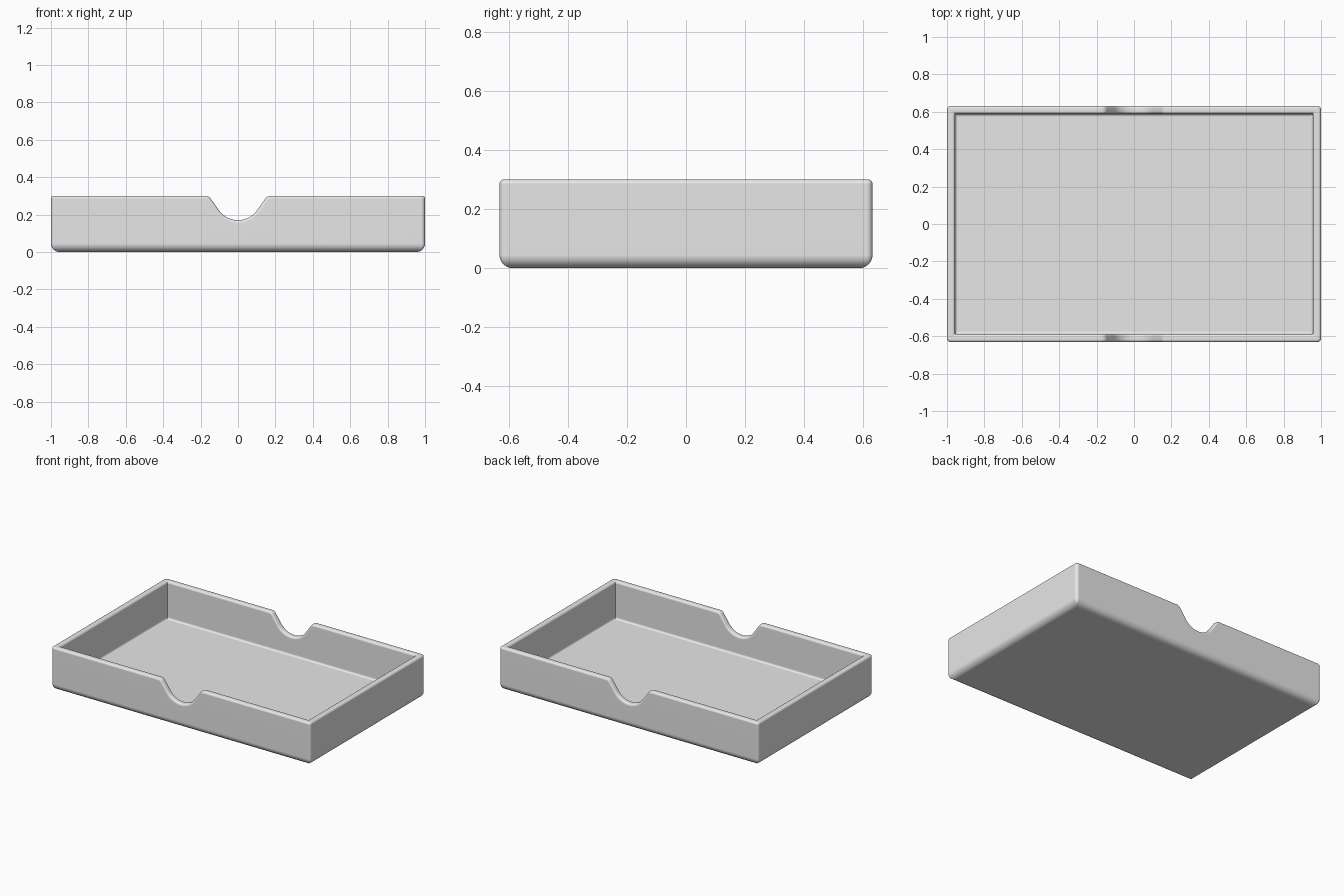
import bpy
import bmesh
from math import sin, cos, radians

# Remove the default cube
cube = bpy.data.objects.get("Cube")
if cube:
    bpy.data.objects.remove(cube, do_unlink=True)

# Main sizes
HALF_X, HALF_Y, HEIGHT = 1.0, 0.632, 0.3
WALL, FLOOR = 0.044, 0.04
BASE_R, RIM_R, INNER_R, CORNER_R = 0.045, 0.015, 0.014, 0.02
NOTCH_R, NOTCH_Z, SHOULDER_R, SLOPE = 0.125, 0.295, 0.035, radians(55)


def sweep(end, steps):
    """Angles from zero to end, inclusive."""
    return [end * i / steps for i in range(steps + 1)]


def notch_half():
    """Right half of the finger notch as (x, z, normal x, normal z)."""
    bowl = [(NOTCH_R * sin(t), NOTCH_Z - NOTCH_R * cos(t), -sin(t), cos(t))
            for t in sweep(SLOPE, 12)]
    x, z = bowl[-1][:2]
    top_z = HEIGHT - SHOULDER_R * (1 - cos(SLOPE))
    end_x = x + (top_z - z) * cos(SLOPE) / sin(SLOPE) + SHOULDER_R * sin(SLOPE)
    shoulder = [(end_x - SHOULDER_R * sin(t), HEIGHT - SHOULDER_R * (1 - cos(t)),
                 -sin(t), cos(t)) for t in reversed(sweep(SLOPE, 6))]
    return bowl + shoulder


half = notch_half()
notch = [(-x, z, -nx, nz) for x, z, nx, nz in reversed(half[1:])] + half


def corner(sx, sy, start):
    return [("corner", sx, sy, radians(start) + t) for t in sweep(radians(90), 5)]


# Stations around the tray, anticlockwise from the front notch
stations = [("notch", -1, p) for p in notch]
stations += corner(1, -1, -90) + corner(1, 1, 0)
stations += [("notch", 1, p) for p in reversed(notch)]
stations += corner(-1, 1, 90) + corner(-1, -1, 180)

# Wall section as (inset, height, drop below rim, corner radius)
quarter = sweep(radians(90), 6)
section = []
for t in quarter:
    d = BASE_R * (1 - sin(t))
    section.append((d, BASE_R * (1 - cos(t)), None, max(CORNER_R - d, 0.003)))
for t in quarter:
    d = RIM_R * (1 - cos(t))
    section.append((d, None, RIM_R * (1 - sin(t)), max(CORNER_R - d, 0.003)))
for t in reversed(quarter):
    section.append((WALL - RIM_R * (1 - cos(t)), None, RIM_R * (1 - sin(t)), 0.003))
for t in quarter:
    section.append((WALL + INNER_R * (1 - cos(t)),
                    FLOOR + INNER_R * (1 - sin(t)), None, 0.003))


def place(station, inset, height, drop, radius):
    if station[0] == "corner":
        _, sx, sy, a = station
        z = HEIGHT - drop if height is None else height
        return (sx * (HALF_X - inset - radius) + radius * cos(a),
                sy * (HALF_Y - inset - radius) + radius * sin(a), z)
    _, sy, (x, rim_z, nx, nz) = station
    y = sy * (HALF_Y - inset)
    if height is None:
        return (x - nx * drop, y, rim_z - nz * drop)
    return (x, y, height)


# Tray shell: loft the section rings, then close underside and floor
bm = bmesh.new()
rings = [[bm.verts.new(place(s, *row)) for s in stations] for row in section]
count = len(stations)
for low, high in zip(rings, rings[1:]):
    for j in range(count):
        k = (j + 1) % count
        bm.faces.new((low[j], low[k], high[k], high[j]))
bm.faces.new(list(reversed(rings[0])))
bm.faces.new(rings[-1])
mesh = bpy.data.meshes.new("tray")
bm.to_mesh(mesh)
bm.free()

tray = bpy.data.objects.new("tray", mesh)
bpy.context.collection.objects.link(tray)

# Single plain grey
grey = bpy.data.materials.new("light grey")
grey.use_nodes = True
grey.diffuse_color = (0.8, 0.8, 0.8, 1)
grey.node_tree.nodes["Principled BSDF"].inputs["Base Color"].default_value = (0.8, 0.8, 0.8, 1)
mesh.materials.append(grey)

# Smooth rounded edges while keeping the large walls flat
bpy.ops.object.select_all(action="DESELECT")
tray.select_set(True)
bpy.context.view_layer.objects.active = tray
bpy.ops.object.shade_smooth_by_angle(angle=radians(40))
weighted = tray.modifiers.new("flat walls", "WEIGHTED_NORMAL")
weighted.keep_sharp = True
